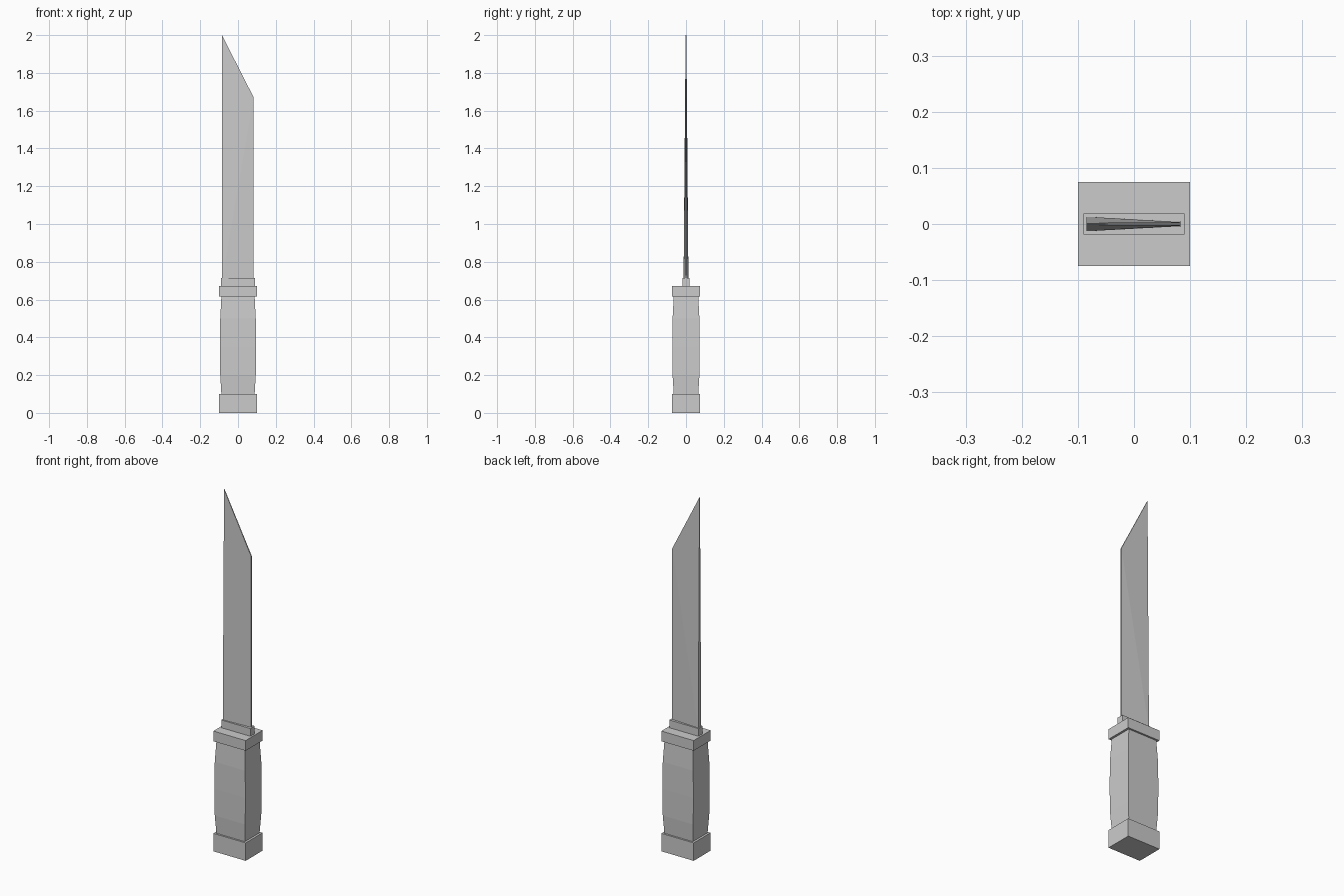
import bpy
import bmesh

if "Cube" in bpy.data.objects:
    bpy.data.objects.remove(bpy.data.objects["Cube"], do_unlink=True)

grey = bpy.data.materials.new("plain grey")
grey.use_nodes = True
colour = (0.6, 0.6, 0.6, 1)
grey.diffuse_color = colour
grey.node_tree.nodes["Principled BSDF"].inputs["Base Color"].default_value = colour


def finish(name, bm):
    bmesh.ops.recalc_face_normals(bm, faces=bm.faces)
    mesh = bpy.data.meshes.new(name)
    bm.to_mesh(mesh)
    bm.free()
    mesh.materials.append(grey)
    obj = bpy.data.objects.new(name, mesh)
    bpy.context.collection.objects.link(obj)
    return obj


def loft(name, sections):
    """Stack rectangular rings given as (half width, half depth, height)."""
    bm = bmesh.new()
    rings = [[bm.verts.new((sx * w, sy * d, z))
              for sx, sy in ((-1, -1), (1, -1), (1, 1), (-1, 1))]
             for w, d, z in sections]
    bm.faces.new(rings[0])
    bm.faces.new(rings[-1])
    for low, high in zip(rings, rings[1:]):
        for i in range(4):
            j = (i + 1) % 4
            bm.faces.new((low[i], low[j], high[j], high[i]))
    return finish(name, bm)


# Handle parts, from the bottom up
loft("pommel", [(0.1, 0.075, 0), (0.1, 0.075, 0.1)])
loft("grip", [(0.088, 0.065, 0.1), (0.094, 0.071, 0.2), (0.096, 0.072, 0.35),
              (0.094, 0.071, 0.5), (0.088, 0.065, 0.615)])
loft("guard", [(0.1, 0.075, 0.615), (0.1, 0.075, 0.672)])
loft("collar", [(0.09, 0.019, 0.672), (0.09, 0.019, 0.715)])

# Blade: thick spine on one side, thin edge on the other, slanted tip
bm = bmesh.new()
outline = [(-0.085, 0.013, 0.7), (0.083, 0.004, 0.7),
           (0.083, 0.003, 1.67), (-0.085, 0.002, 2)]
front, back = [[bm.verts.new((x, side * t, z)) for x, t, z in outline]
               for side in (-1, 1)]
for side in (front, back):
    bm.faces.new((side[0], side[1], side[2]))
    bm.faces.new((side[0], side[2], side[3]))
for i in range(4):
    j = (i + 1) % 4
    bm.faces.new((front[i], front[j], back[j], back[i]))
finish("blade", bm)
